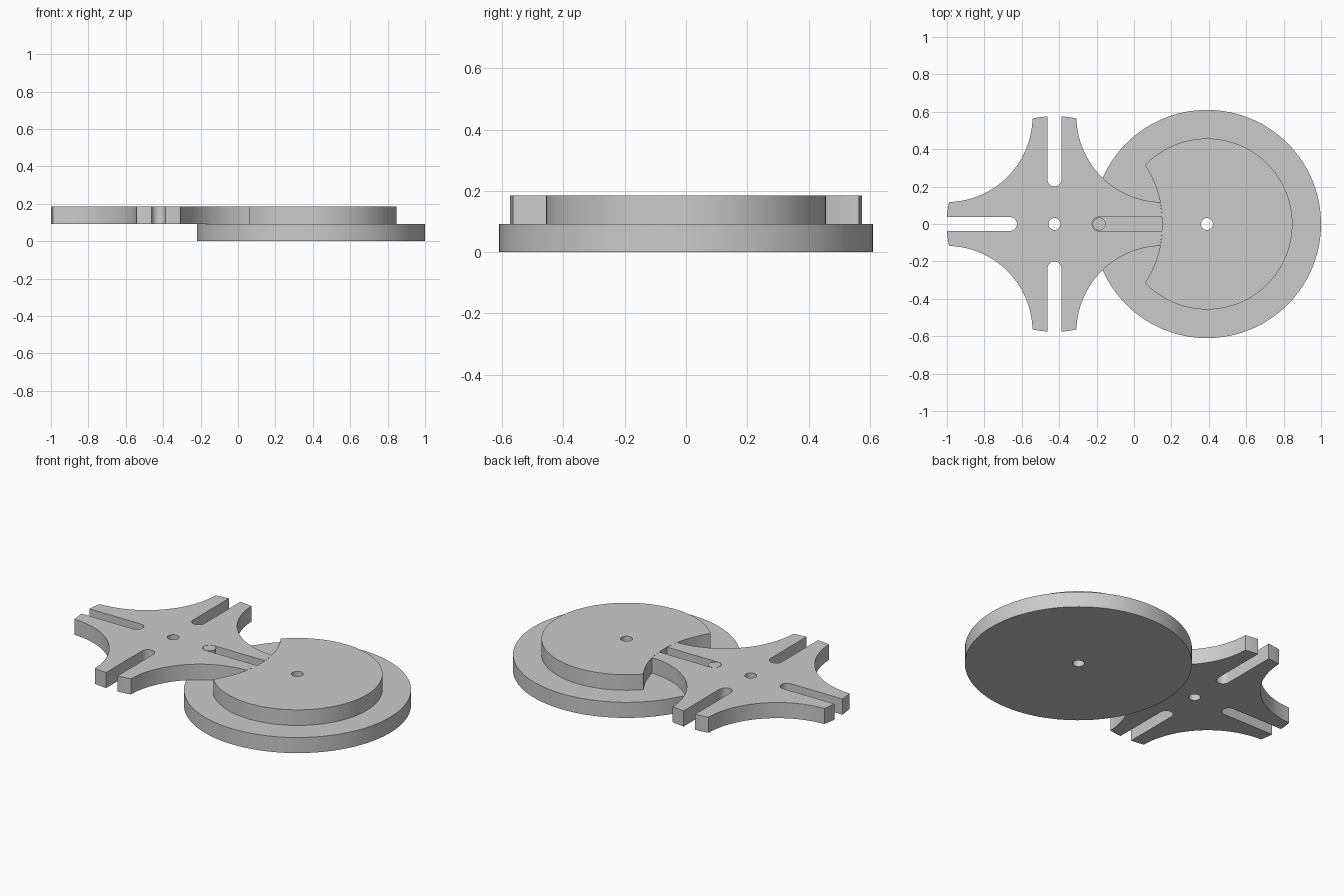
import bpy, bmesh
from math import sin, cos, acos, asin, pi, radians, sqrt

if "Cube" in bpy.data.objects:
    bpy.data.objects.remove(bpy.data.objects["Cube"], do_unlink=True)

# Mechanism dimensions
WHEEL_X, DRIVE_X = -0.425, 0.39
DIST = DRIVE_X - WHEEL_X          # distance between the two axles
WHEEL_R = DIST / sqrt(2)          # star wheel radius, also the pin's orbit
SLOT_W = 0.0375                   # half width of a slot
STOP_R, LOCK_R = 0.459, 0.457     # wheel hollows and locking disc
BASE_R, PIN_R, BORE_R = 0.61, 0.035, 0.032
THICK = 0.0925

grey = bpy.data.materials.new("plain grey")
grey.use_nodes = True
colour = (0.6, 0.6, 0.6, 1)
grey.diffuse_color = colour
grey.node_tree.nodes["Principled BSDF"].inputs["Base Color"].default_value = colour


def arc(cx, cy, r, a0, a1, n):
    return [(cx + r * cos(a0 + (a1 - a0) * i / n), cy + r * sin(a0 + (a1 - a0) * i / n))
            for i in range(n + 1)]


def circle(r, n=96, cx=0):
    return arc(cx, 0, r, 0, 2 * pi, n)[:-1]


def plate(name, outlines, x, z):
    """Extrude flat outlines (first is outer, others are holes) to a solid plate."""
    curve = bpy.data.curves.new(name, 'CURVE')
    curve.dimensions, curve.fill_mode = '2D', 'BOTH'
    curve.extrude = THICK / 2
    for pts in outlines:
        spline = curve.splines.new('POLY')
        spline.points.add(len(pts) - 1)
        for p, (px, py) in zip(spline.points, pts):
            p.co = (px, py, 0, 1)
        spline.use_cyclic_u = True
    temp = bpy.data.objects.new(name + "_outline", curve)
    bpy.context.collection.objects.link(temp)
    deps = bpy.context.evaluated_depsgraph_get()
    mesh = bpy.data.meshes.new_from_object(temp.evaluated_get(deps))
    bpy.data.objects.remove(temp, do_unlink=True)
    bpy.data.curves.remove(curve)
    bm = bmesh.new()
    bm.from_mesh(mesh)
    bmesh.ops.remove_doubles(bm, verts=bm.verts, dist=0.00005)
    bmesh.ops.recalc_face_normals(bm, faces=bm.faces)
    bm.to_mesh(mesh)
    bm.free()
    mesh.materials.clear()
    mesh.materials.append(grey)
    obj = bpy.data.objects.new(name, mesh)
    obj.location = (x, 0, z + THICK / 2)
    bpy.context.collection.objects.link(obj)
    bpy.ops.object.select_all(action='DESELECT')
    obj.select_set(True)
    bpy.context.view_layer.objects.active = obj
    bpy.ops.object.shade_smooth_by_angle(angle=radians(30))
    return obj


# Star wheel: one quarter holds a hollow, two tips and a slot
phi = acos((DIST**2 + WHEEL_R**2 - STOP_R**2) / (2 * DIST * WHEEL_R))
psi = asin(WHEEL_R * sin(phi) / STOP_R)
lip = asin(SLOT_W / WHEEL_R)
quarter = arc(WHEEL_R, -WHEEL_R, STOP_R, 3 * pi / 4 + psi, 3 * pi / 4 - psi, 32)
quarter += arc(0, 0, WHEEL_R, phi - pi / 4, -lip, 4)[1:]
quarter += arc(DIST - WHEEL_R, 0, SLOT_W, -pi / 2, -3 * pi / 2, 16)
quarter += arc(0, 0, WHEEL_R, lip, pi / 4 - phi, 4)[:-1]
star = []
for k in range(4):
    c, s = cos(k * pi / 2), sin(k * pi / 2)
    star += [(c * x - s * y, s * x + c * y) for x, y in quarter]
plate("star_wheel", [star, circle(BORE_R, 32)], WHEEL_X, THICK)

# Drive base disc
plate("drive_base", [circle(BASE_R, 128), circle(BORE_R, 32)], DRIVE_X, 0)

# Locking disc with a clearance bite around the star wheel
bite_r = WHEEL_R + 0.0008
a = acos((DIST**2 + LOCK_R**2 - bite_r**2) / (2 * DIST * LOCK_R))
b = asin(LOCK_R * sin(a) / bite_r)
lock = arc(0, 0, LOCK_R, a - pi, pi - a, 96)
lock += arc(-DIST, 0, bite_r, b, -b, 32)[1:-1]
plate("locking_disc", [lock, circle(BORE_R, 32)], DRIVE_X, THICK)

# Drive pin riding in the slot
plate("drive_pin", [circle(PIN_R, 32)], DRIVE_X - WHEEL_R, THICK)
